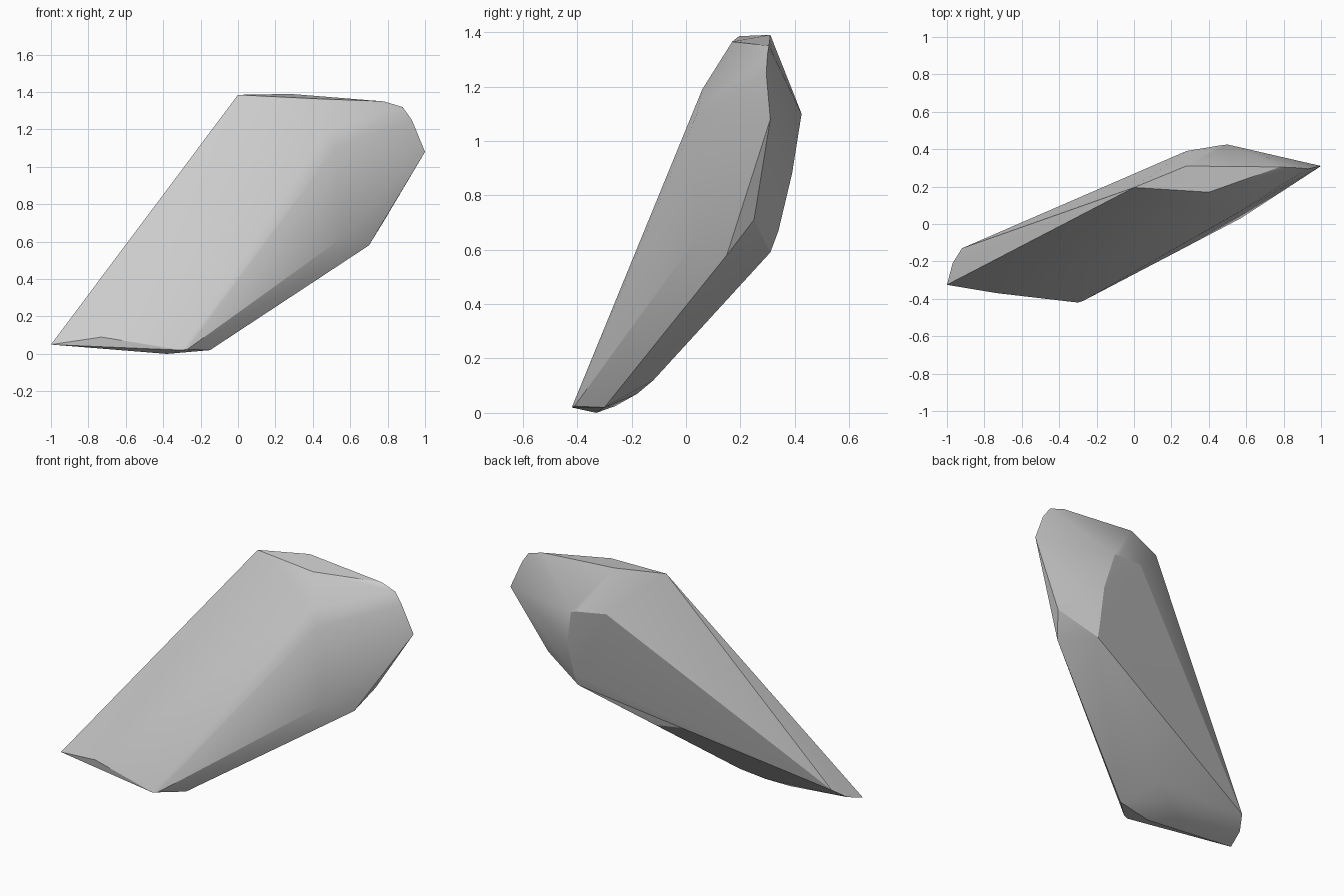
import bpy, bmesh, math

if "Cube" in bpy.data.objects:
    bpy.data.objects.remove(bpy.data.objects["Cube"])

# Slanted faceted rock: corner groups from the foot to the crest
foot = [(-1, -.325, .05), (-.73, -.37, .09), (-.30, -.42, .02), (-.27, -.41, .025),
        (-.38, -.33, 0), (-.15, -.30, .02), (-.54, -.26, .025),
        (-.42, -.18, .07), (-.29, -.12, .12), (-.97, -.21, .09), (-.92, -.13, .15)]
right_end = [(.57, .03, .63), (.70, .15, .58), (.78, .25, .71), (1, .31, 1.08),
             (.93, .295, 1.25), (.88, .30, 1.32)]
back_bulge = [(.53, .31, .59), (.54, .34, .67), (.55, .39, .88),
              (.50, .425, 1.10), (.46, .42, 1.11), (.28, .39, 1.13)]
front_ridge = [(.52, .04, 1.10), (.47, .06, 1.19)]
crest = [(0, .195, 1.385), (.28, .31, 1.39), (.40, .17, 1.365), (.78, .305, 1.35)]

# Wrap the corners in a closed convex skin
bm = bmesh.new()
for p in foot + right_end + back_bulge + front_ridge + crest:
    bm.verts.new(p)
res = bmesh.ops.convex_hull(bm, input=bm.verts[:])
loose = [v for v in bm.verts if not v.link_faces]
bmesh.ops.delete(bm, geom=loose, context='VERTS')
bmesh.ops.recalc_face_normals(bm, faces=bm.faces[:])
mesh = bpy.data.meshes.new("rock")
bm.to_mesh(mesh)
bm.free()
rock = bpy.data.objects.new("rock", mesh)
bpy.context.collection.objects.link(rock)

# Soften only the shallow facets
bpy.context.view_layer.objects.active = rock
rock.select_set(True)
bpy.ops.object.shade_smooth_by_angle(angle=math.radians(20))
